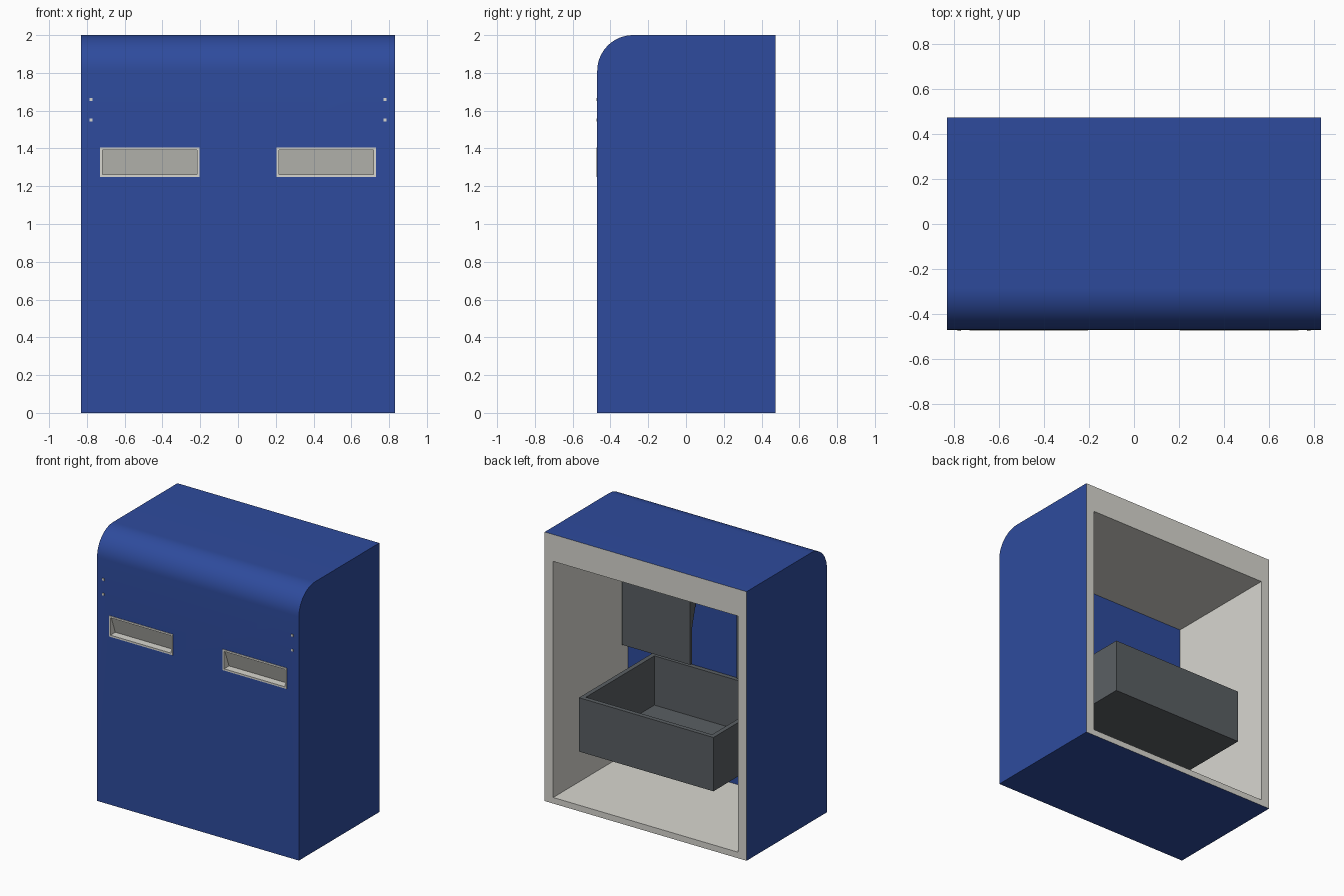
import bpy, bmesh, math

if "Cube" in bpy.data.objects:
    bpy.data.objects.remove(bpy.data.objects["Cube"])


def material(name, srgb):
    m = bpy.data.materials.new(name)
    lin = [((c / 255 + 0.055) / 1.055) ** 2.4 for c in srgb]
    m.diffuse_color = (*lin, 1)
    m.use_nodes = True
    m.node_tree.nodes["Principled BSDF"].inputs["Base Color"].default_value = m.diffuse_color
    return m


BLUE = material("blue_paint", (46, 75, 157))
PALE = material("pale_grey", (216, 215, 208))
DARK = material("dark_grey", (90, 95, 99))


def prism(name, profile, x0, x1, mat):
    """Extrude a (y, z) profile along x."""
    bm = bmesh.new()
    face = bm.faces.new([bm.verts.new((x0, y, z)) for y, z in profile])
    ext = bmesh.ops.extrude_face_region(bm, geom=[face])["geom"]
    verts = [v for v in ext if isinstance(v, bmesh.types.BMVert)]
    bmesh.ops.translate(bm, verts=verts, vec=(x1 - x0, 0, 0))
    bmesh.ops.recalc_face_normals(bm, faces=bm.faces)
    me = bpy.data.meshes.new(name)
    bm.to_mesh(me)
    bm.free()
    me.materials.append(mat)
    ob = bpy.data.objects.new(name, me)
    bpy.context.collection.objects.link(ob)
    return ob


def box(name, x0, x1, y0, y1, z0, z1, mat):
    return prism(name, [(y0, z0), (y1, z0), (y1, z1), (y0, z1)], x0, x1, mat)


def cut(ob, cutter):
    mod = ob.modifiers.new("cut", 'BOOLEAN')
    mod.operation = 'DIFFERENCE'
    mod.solver = 'EXACT'
    mod.object = cutter
    bpy.context.view_layer.objects.active = ob
    bpy.ops.object.modifier_apply(modifier=mod.name)
    bpy.data.objects.remove(cutter)


FRONT, BACK, INNER = -0.47, 0.474, -0.407
W, R = 0.83, 0.19
SX0, SX1, SZ0, SZ1 = 0.205, 0.73, 1.25, 1.405   # slot frame limits

# Cabinet shell: rounded top front edge, open back
profile = [(BACK, 0), (BACK, 2)]
for i in range(17):
    a = math.radians(90 + 90 * i / 16)
    profile.append((FRONT + R + R * math.cos(a), 2 - R + R * math.sin(a)))
profile.append((FRONT, 0))
cabinet = prism("cabinet", profile, -W, W, BLUE)
cut(cabinet, box("cavity", -0.76, 0.76, INNER, 0.7, 0.045, 1.8, BLUE))
for s in (-1, 1):
    xa, xb = sorted((s * (SX0 + 0.006), s * (SX1 - 0.006)))
    cut(cabinet, box("slot_hole", xa, xb, -0.6, -0.3,
                     SZ0 + 0.006, SZ1 - 0.006, BLUE))

# Pale cavity walls and rear rim
me = cabinet.data
me.materials.clear()
me.materials.append(BLUE)
me.materials.append(PALE)
for p in me.polygons:
    c, n = p.center, p.normal
    rim = n.y > 0.9 and c.y > 0.4
    wall = (abs(n.y) < 0.1 and c.y > INNER + 0.1
            and abs(c.x) < 0.78 and 0.03 < c.z < 1.82)
    p.material_index = 1 if rim or wall else 0
bpy.ops.object.select_all(action='DESELECT')
cabinet.select_set(True)
bpy.context.view_layer.objects.active = cabinet
bpy.ops.object.shade_smooth_by_angle(angle=math.radians(30))

for s, side in ((-1, "left"), (1, "right")):
    # Slot frame, lining the hole
    t, lip = 0.013, FRONT - 0.004
    xa, xb = sorted((s * SX0, s * SX1))
    frame = box("slot_frame_" + side, xa, xb, lip, INNER - 0.002, SZ0, SZ1, PALE)
    cut(frame, box("frame_hole", xa + t, xb - t, -0.6, -0.3,
                   SZ0 + t, SZ1 - t, PALE))
    # Tilted flap, hinged at the top
    prism("slot_flap_" + side,
          [(FRONT + 0.004, SZ1 - t), (INNER - 0.01, SZ0 + t),
           (INNER - 0.002, SZ0 + t), (FRONT + 0.014, SZ1 - t)],
          xa + t, xb - t, PALE)
    # Chute hood and the hanging deflector below it
    ca, cb = sorted((s * 0.19, s * 0.75))
    prism("chute_hood_" + side,
          [(-0.32, 1.135), (-0.32, 1.41), (INNER, 1.41), (INNER, 1.39),
           (-0.34, 1.135)], ca, cb, DARK)
    box("chute_deflector_" + side, ca, cb, -0.34, -0.32, 0.88, 1.135, DARK)
    # Small fixing studs
    for z in (1.55, 1.66):
        x = s * 0.777
        box("stud_" + side, x - 0.008, x + 0.008, FRONT - 0.005, FRONT + 0.01,
            z - 0.008, z + 0.008, PALE)

# Open collecting bin
BX, BY0, BY1, BZ0, BZ1, BT = 0.553, -0.404, 0.468, 0.44, 0.84, 0.034
box("bin_base", -BX, BX, BY0, BY1, BZ0, BZ0 + BT, DARK)
box("bin_back", -BX, BX, BY1 - BT, BY1, BZ0 + BT, BZ1, DARK)
box("bin_front", -BX, BX, BY0, BY0 + BT, BZ0 + BT, BZ1, DARK)
for s, side in ((-1, "left"), (1, "right")):
    xa, xb = sorted((s * BX, s * (BX - BT)))
    box("bin_side_" + side, xa, xb, BY0 + BT, BY1 - BT, BZ0 + BT, BZ1, DARK)
